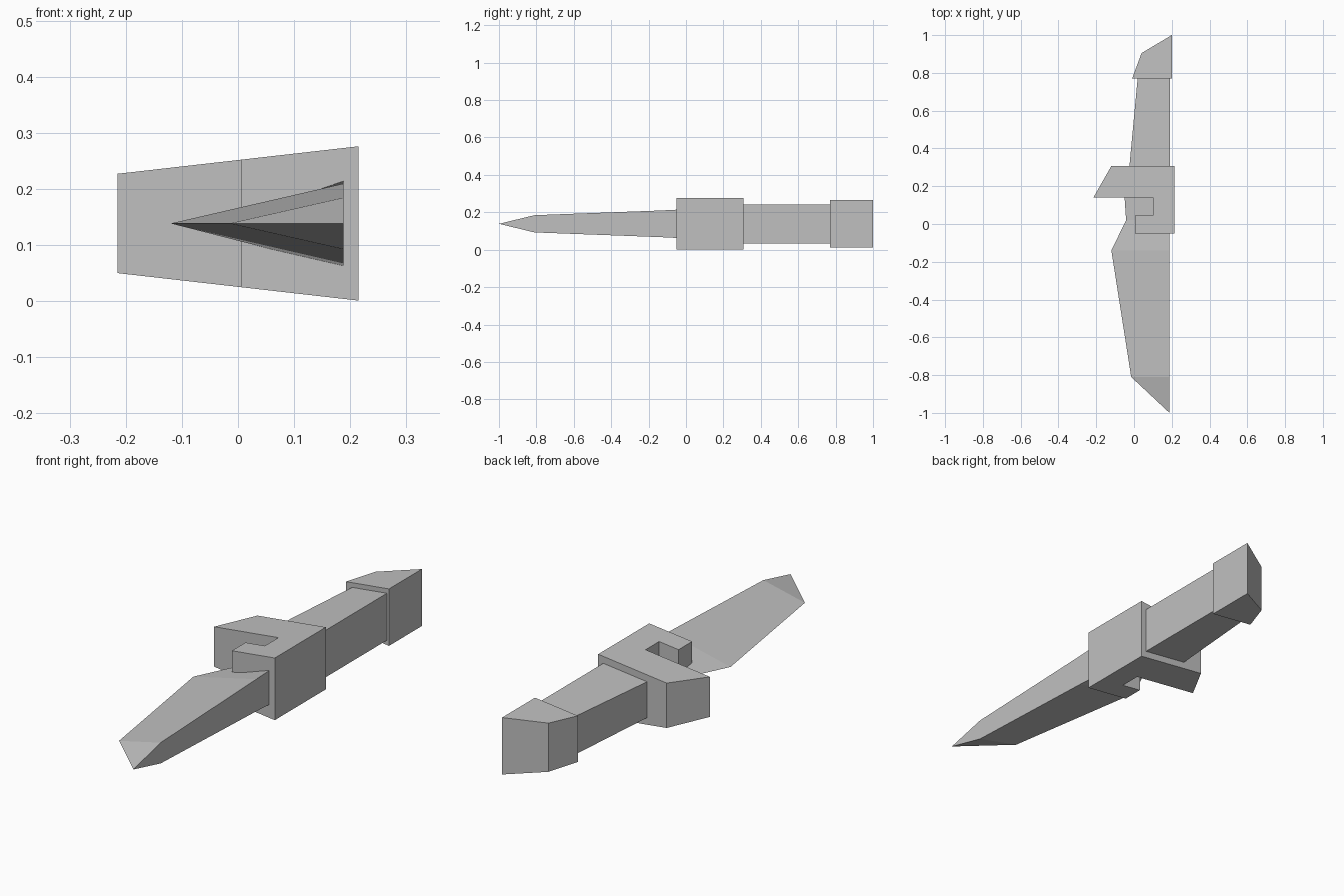
import bpy
import bmesh

MID = 0.1385     # height of the symmetry plane
SLOPE = 0.114    # thickness gained per unit of x

cube = bpy.data.objects.get("Cube")
if cube:
    bpy.data.objects.remove(cube, do_unlink=True)

GREY = (0.53, 0.53, 0.53, 1.0)
grey = bpy.data.materials.new("plain grey")
grey.use_nodes = True
grey.diffuse_color = GREY
grey.node_tree.nodes["Principled BSDF"].inputs["Base Color"].default_value = GREY


def finish(name, bm):
    bmesh.ops.recalc_face_normals(bm, faces=bm.faces[:])
    mesh = bpy.data.meshes.new(name)
    bm.to_mesh(mesh)
    bm.free()
    mesh.materials.append(grey)
    obj = bpy.data.objects.new(name, mesh)
    bpy.context.collection.objects.link(obj)
    return obj


def wedge_slab(name, outline, back_x, back_half):
    """Plan outline thickened evenly about MID, thinner towards -x."""
    bm = bmesh.new()
    rings = []
    for side in (1, -1):
        rings.append([bm.verts.new((x, y, MID + side * (back_half - SLOPE * (back_x - x))))
                      for x, y in outline])
    top, bottom = rings
    bm.faces.new(top)
    bm.faces.new(bottom[::-1])
    for i in range(len(outline)):
        j = (i + 1) % len(outline)
        bm.faces.new((top[i], bottom[i], bottom[j], top[j]))
    return finish(name, bm)


def blade(name, spine_x, sections, tip_y):
    """Triangular sections (y, edge x, spine half thickness) ending in a point."""
    bm = bmesh.new()
    rings = [[bm.verts.new((edge, y, MID)),
              bm.verts.new((spine_x, y, MID + half)),
              bm.verts.new((spine_x, y, MID - half))] for y, edge, half in sections]
    bm.faces.new(rings[0])
    for a, b in zip(rings, rings[1:]):
        for i in range(3):
            j = (i + 1) % 3
            bm.faces.new((a[i], a[j], b[j], b[i]))
    tip = bm.verts.new((spine_x, tip_y, MID))
    for i in range(3):
        bm.faces.new((rings[-1][i], rings[-1][(i + 1) % 3], tip))
    return finish(name, bm)


# Hooked guard with a notch
wedge_slab("guard", [(-0.215, 0.14), (-0.12, 0.307), (0.215, 0.307), (0.215, -0.05),
                     (0.005, -0.05), (0.005, 0.045), (0.1, 0.045), (0.1, 0.14)],
           0.215, 0.1375)

# Handle
wedge_slab("grip", [(-0.025, 0.3), (0.19, 0.3), (0.19, 0.78), (0.02, 0.78)], 0.19, 0.104)

# Slanted end cap
wedge_slab("pommel", [(-0.01, 0.77), (0.2, 0.77), (0.2, 1.0), (0.04, 0.905)], 0.2, 0.126)

# Single-edged blade, running into the guard
blade("blade", 0.188, [(0.2, -0.055, 0.082), (0.14, -0.05, 0.081), (0.02, -0.042, 0.079),
                       (-0.14, -0.12, 0.071), (-0.81, -0.015, 0.046)], -1.0)
